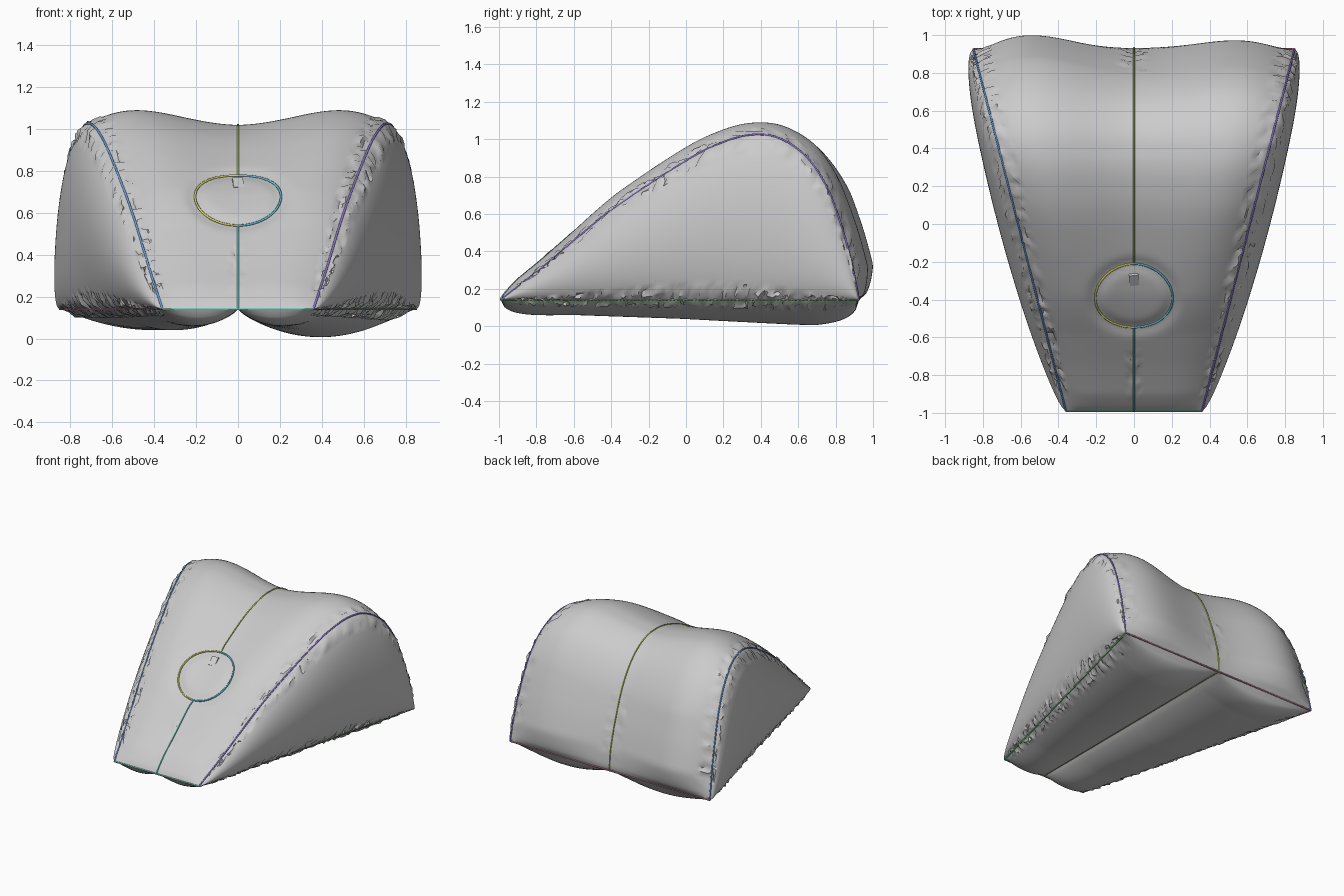
import bpy, bmesh, math, random
from mathutils import Vector

if "Cube" in bpy.data.objects:
    bpy.data.objects.remove(bpy.data.objects["Cube"])
random.seed(4)

NU, NT, BASE = 30, 110, 0.14
PROFILE = [(-.99, .14), (-.75, .33), (-.4, .62), (0, .885), (.2, .985), (.36, 1.025), (.5, 1.005),
           (.64, .91), (.75, .75), (.83, .54), (.885, .34), (.925, .14)]


def lerp_keys(keys, t):
    for (a, p), (b, q) in zip(keys, keys[1:]):
        if t <= b:
            return p + (q - p) * (t - a) / (b - a)
    return keys[-1][1]


# Side profile as a smooth curve, sampled by arc length
P = [Vector(p) for p in PROFILE]
P = [2 * P[0] - P[1]] + P + [2 * P[-1] - P[-2]]
fine = []
for i in range(1, len(P) - 2):
    a, b, c, d = P[i - 1:i + 3]
    for k in range(24):
        s = k / 24
        fine.append(.5 * (2 * b + (c - a) * s + (2 * a - 5 * b + 4 * c - d) * s * s
                          + (3 * b - a - 3 * c + d) * s ** 3))
fine.append(P[-2].copy())
dist = [0]
for a, b in zip(fine, fine[1:]):
    dist.append(dist[-1] + (b - a).length)
LENGTH = dist[-1]
ARC = [(d / LENGTH, p) for d, p in zip(dist, fine)]


def edge(t):
    return lerp_keys(ARC, min(max(t, 0), 1))


def half_width(y):
    return .36 + (y + .99) * .49 / 1.915


RING_R = .205
RING_T = next(t for t, p in ARC if p.y > 0 and p.x > -.375)


# Panels: each maps (u, t) to a point; sx is the left/right side
def top(u, t, sx):
    e = edge(t)
    w = half_width(e.x)
    tan = edge(t + .006) - edge(t - .006)
    n = Vector((-tan.y, tan.x)).normalized()
    ramp = max(0, min(1, t / .05, (1 - t) / .06)) ** .5
    c = lerp_keys([(0, .03), (.3, .042), (.45, .02), (.6, -.008), (.8, .015), (1, .03)], t)
    d = lerp_keys([(0, .012), (.2, .015), (.4, .045), (.6, .068), (.8, .085), (1, .085)], t)
    if t > .7:
        d *= 1 + (.12 if sx < 0 else -.22) * min(1, (t - .7) / .1)
    r = math.hypot(u * w, (t - RING_T) * LENGTH) / RING_R
    groove = .014 * math.exp(-((r - 1) / .18) ** 2)
    o = ramp * (c * (1 - u * u) + d * math.sin(math.pi * u ** 1.7)) - groove
    return Vector((sx * u * w, e.x + n.x * o, e.y + n.y * o))


def side(u, t, sx):
    e = edge(t)
    b = Vector((-.99 + 1.915 * t, BASE))
    p = b.lerp(e, u)
    o = .108 * max(0, math.sin(math.pi * t)) ** .55 * max(0, 1 - (2 * u - 1) ** 2) ** .65
    return Vector((sx * (half_width(p.x) + o), p.x, p.y))


def bottom(u, t, sx):
    y = -.99 + 1.915 * t
    depth = lerp_keys([(0, .09), (.2, .08), (.5, .1), (.88, .138 if sx > 0 else .1), (1, .13)], t)
    o = depth * max(0, 1 - (2 * t - 1) ** 10) ** .5 * max(0, math.sin(math.pi * u)) ** .75
    return Vector((sx * u * half_width(y), y, BASE - o))


# Sewn body with puckered cloth next to the seams
bm = bmesh.new()
for sx in (-1, 1):
    for panel in (top, side, bottom):
        grid = []
        for j in range(NT + 1):
            row = []
            for i in range(NU + 1):
                p = panel(i / NU, j / NT, sx)
                near_edge = i in (NU - 1, NU - 2) or (panel is side and i in (1, 2))
                near_mid = panel is top and i in (1, 2) and (j < 18 or j > 88)
                if 4 < j < NT - 4 and (near_edge or near_mid):
                    a = .011 if near_edge else .006
                    p += Vector([random.uniform(-a, a) for _ in range(3)])
                row.append(bm.verts.new(p))
            grid.append(row)
        for a, b in zip(grid, grid[1:]):
            for i in range(NU):
                bm.faces.new((a[i], a[i + 1], b[i + 1], b[i]))
bmesh.ops.remove_doubles(bm, verts=bm.verts, dist=.0005)
bmesh.ops.recalc_face_normals(bm, faces=bm.faces)
mesh = bpy.data.meshes.new("cushion_body")
bm.to_mesh(mesh)
bm.free()
body = bpy.data.objects.new("cushion_body", mesh)
bpy.context.collection.objects.link(body)
bpy.context.view_layer.objects.active = body
body.select_set(True)
bpy.ops.object.shade_smooth_by_angle(angle=math.radians(40))


# Coloured seam threads
def thread(name, pts, color):
    cu = bpy.data.curves.new(name, 'CURVE')
    cu.dimensions = '3D'
    cu.bevel_depth = .0055
    cu.bevel_resolution = 1
    sp = cu.splines.new('POLY')
    sp.points.add(len(pts) - 1)
    for q, p in zip(sp.points, pts):
        q.co = (*p, 1)
    mat = bpy.data.materials.new(name)
    mat.diffuse_color = (*color, 1)
    mat.use_nodes = True
    mat.node_tree.nodes["Principled BSDF"].inputs["Base Color"].default_value = mat.diffuse_color
    cu.materials.append(mat)
    bpy.context.collection.objects.link(bpy.data.objects.new(name, cu))


def ring_point(a):
    t = RING_T + RING_R * math.sin(a) / LENGTH
    x = RING_R * math.cos(a)
    return top(abs(x) / half_width(edge(t).x), t, 1 if x >= 0 else -1) + Vector((0, -.002, .003))


S = [i / 100 for i in range(101)]
SIDES = [("left", -1, (.15, .35, .75), (.75, .2, .45), (.75, .75, .15)),
         ("right", 1, (.3, .2, .7), (.2, .5, .2), (.15, .6, .75))]
for label, sx, arch, base, ring in SIDES:
    thread(label + "_arch_seam", [top(1, t, sx) for t in S], arch)
    thread(label + "_base_seam", [bottom(1, t, sx) for t in S], base)
    thread(label + "_ring_seam", [ring_point(math.pi / 2 - sx * math.pi * t) for t in S[::3]] +
           [ring_point(-math.pi / 2)], ring)
lo, hi = RING_T - RING_R / LENGTH, RING_T + RING_R / LENGTH
thread("front_centre_seam", [top(0, lo * t, 1) for t in S], (.15, .6, .55))
thread("back_centre_seam", [top(0, hi + (1 - hi) * t, 1) for t in S], (.45, .55, .1))
thread("bottom_centre_seam", [bottom(0, t, 1) for t in S], (.5, .45, .15))
thread("front_hem_seam", [(-.36, -.99, BASE), (.36, -.99, BASE)], (.2, .6, .5))
thread("back_hem_seam", [(-.85, .925, BASE), (.85, .925, BASE)], (.55, .25, .35))

# Small fold of cloth inside the ring
bpy.ops.mesh.primitive_cube_add(size=1, location=(0, -.29, .735), rotation=(math.radians(40), 0, .1))
fold = bpy.context.object
fold.name = "ring_fold"
fold.scale = (.05, .07, .03)
